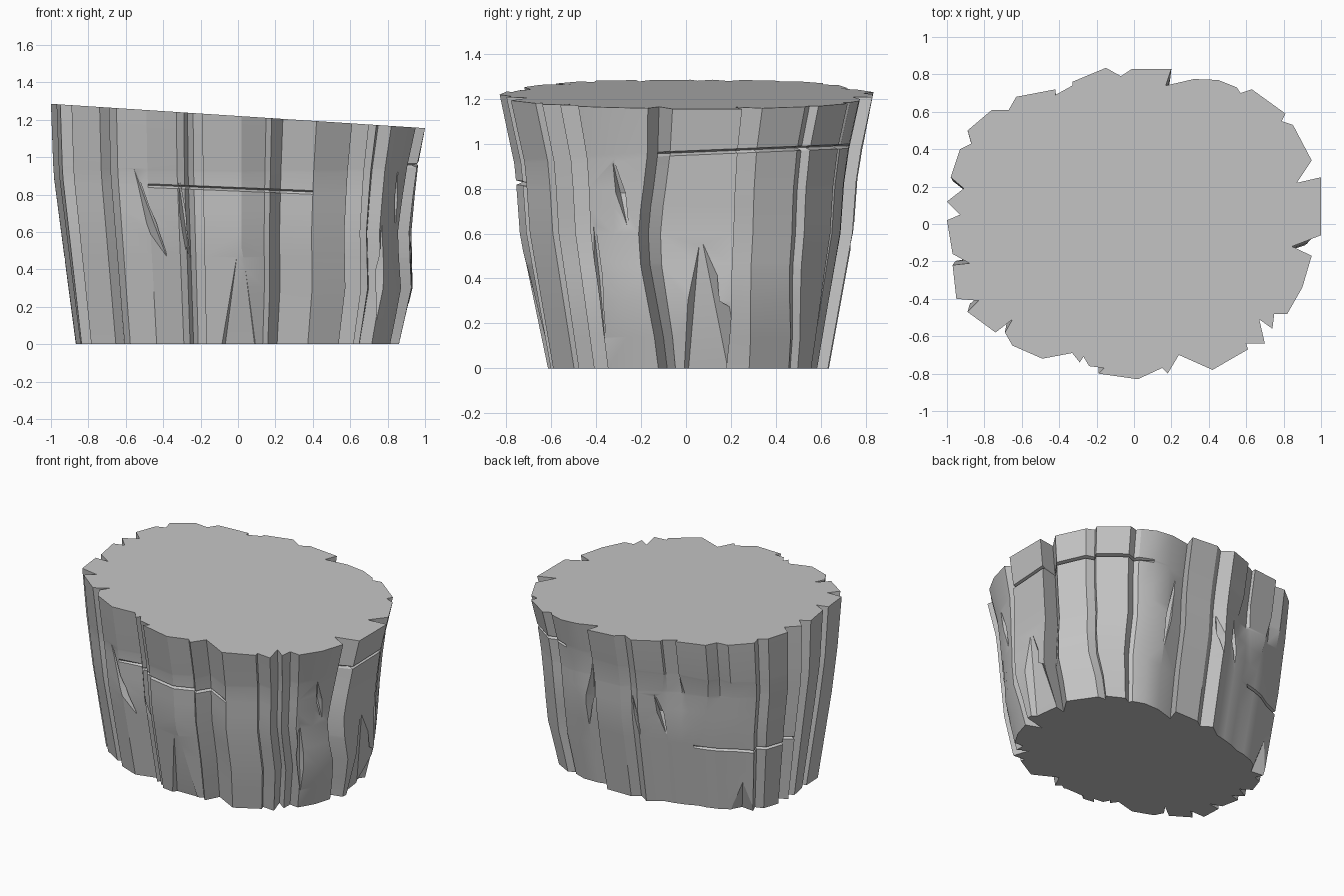
import bpy
import bmesh
import math
from mathutils import Vector
from mathutils.bvhtree import BVHTree

scene = bpy.context.scene
if "Cube" in bpy.data.objects:
    bpy.data.objects.remove(bpy.data.objects["Cube"], do_unlink=True)

# One plain grey for the whole stump
grey = bpy.data.materials.new("weathered grey")
grey.use_nodes = True
colour = (0.56, 0.56, 0.56, 1)
grey.diffuse_color = colour
grey.node_tree.nodes["Principled BSDF"].inputs["Base Color"].default_value = colour

# Outline of the sawn top, anticlockwise, with the bark notches
outline = [
    (1, .25), (.87, .22), (.95, .34), (.85, .53), (.79, .55), (.81, .59),
    (.63, .72), (.57, .7), (.55, .73), (.45, .77), (.32, .775), (.17, .74),
    (.2, .83), (-.01, .83), (-.07, .79), (-.15, .835), (-.33, .76),
    (-.33, .74), (-.42, .69), (-.42, .72), (-.63, .68), (-.67, .61),
    (-.76, .61), (-.89, .5), (-.87, .43), (-.93, .4), (-.98, .25),
    (-.91, .19), (-1, .12), (-.93, .05), (-1, .02), (-.97, -.16),
    (-.88, -.21), (-.97, -.22), (-.95, -.4), (-.83, -.41), (-.89, -.47),
    (-.74, -.58), (-.65, -.51), (-.69, -.58), (-.65, -.65), (-.49, -.72),
    (-.33, -.69), (-.29, -.74), (-.27, -.71), (-.24, -.76), (-.16, -.77),
    (-.19, -.8), (.02, -.83), (.15, -.77), (.18, -.8), (.24, -.7),
    (.42, -.78), (.61, -.67), (.6, -.64), (.7, -.64), (.67, -.51),
    (.74, -.56), (.75, -.48), (.82, -.48), (.9, -.34), (.95, -.17),
    (.845, -.12), (1, -.06)]

# Inward taper at even height steps: left, right, and front/back
STEP = 0.3
TAPER_LEFT = (.135, .095, .055, .015, 0)
TAPER_RIGHT = (.14, .07, .08, .05, 0)
TAPER_DEPTH = (.2, .145, .09, .068, 0)

# Places where the bark columns drift sideways: degrees, height, amount
DRIFTS = ((-8, .55, -.07), (32, 0, .09))


def sample(table, z):
    t = min(max(z / STEP, 0), len(table) - 1.001)
    i = int(t)
    return table[i] + (table[i + 1] - table[i]) * (t - i)


def outward(x, y):
    return Vector((x, y / 0.66, 0)).normalized()


def drift(x, y, z):
    total = 0
    for degrees, height, amount in DRIFTS:
        turn = math.cos(math.atan2(y, x) - math.radians(degrees))
        total += amount * math.exp((turn - 1) / .03 - ((z - height) / .35) ** 2)
    return total


def softened(i):
    """Outline point averaged with its neighbours, closing up a notch."""
    near = [Vector(outline[(i + k) % len(outline)]) for k in (-2, -1, 0, 1, 2)]
    return sum(near, Vector((0, 0))) / len(near)


# Cross cracks in the bark: height, slope along x and y, and which columns they cross
cracks = [
    (.83, (-.04, 0), lambda x, y: y < 0 and -.45 < x < .3),
    (.96, (0, .04), lambda x, y: x > .5 and -.1 < y < .74),
    (.46, (0, 0), lambda x, y: x < -.62 and .1 < y < .7)]

# Rings from the ground up; every crack adds a lip, a groove and a lip
rings = [(z, None, 0) for z in (0, .14, .3, .6, .72)]
for crack in cracks:
    rings += [(crack[0] + dz, crack, inset)
              for dz, inset in ((-.012, 0), (0, .03), (.008, 0))]
rings.sort(key=lambda ring: ring[0])


def column_point(i, ring):
    x, y = outline[i]
    z, crack, inset = ring
    if crack:
        z += crack[1][0] * x + crack[1][1] * y
    n = outward(x, y)
    start = Vector((x, y))
    # notches at the back left close up lower down
    if y > .55 and x < -.25:
        start = start.lerp(softened(i), min(max((1 - z) / .4, 0), 1))
    side = sample(TAPER_RIGHT if x > 0 else TAPER_LEFT, z)
    p = Vector((start.x - n.x * side, start.y - n.y * sample(TAPER_DEPTH, z), z))
    p += Vector((-n.y, n.x, 0)) * drift(x, y, z)
    if crack and crack[2](x, y):
        p -= n * inset
    return p


bm = bmesh.new()
count = len(outline)
loops = [[bm.verts.new(column_point(i, ring)) for i in range(count)] for ring in rings]
loops.append([bm.verts.new((x, y, 1.22 - .065 * x)) for x, y in outline])
for low, high in zip(loops, loops[1:]):
    for i in range(count):
        j = (i + 1) % count
        bm.faces.new((low[i], low[j], high[j], high[i]))
bm.faces.new(loops[-1])
bm.faces.new(loops[0][::-1])
bmesh.ops.recalc_face_normals(bm, faces=bm.faces[:])
bark = BVHTree.FromBMesh(bm)
mesh = bpy.data.meshes.new("stump")
bm.to_mesh(mesh)
bm.free()
mesh.materials.append(grey)
stump = bpy.data.objects.new("stump", mesh)
scene.collection.objects.link(stump)


# Splits in the bark: a flat-bottomed spindle cut into the side
def split(bm, degrees, top, widest, bottom, width, depth, lean=0):
    a = math.radians(degrees)
    out = Vector((math.cos(a), math.sin(a), 0))
    along = Vector((-out.y, out.x, 0))

    def at(z, push, shift):
        offset = along * (shift + lean * (z - widest))
        start = out * 3 + along * (lean * (z - widest))
        hit = bark.ray_cast(start + Vector((0, 0, max(z, .01))), -out)[0]
        return out * (hit.dot(out) + push) + offset + Vector((0, 0, z))

    tips = [bm.verts.new(at(z, .012, 0)) for z in (top, bottom)]
    floor = width * .35
    reach = floor + width * .15 * (depth + .08) / depth
    ring = [bm.verts.new(at(widest, push, shift))
            for push, shift in ((.08, -reach), (.08, reach), (-depth, floor), (-depth, -floor))]
    for tip in tips:
        for i in range(4):
            bm.faces.new((tip, ring[i], ring[(i + 1) % 4]))


bm = bmesh.new()
# wide splits opening at the ground: front, right side, back left
split(bm, -89, .62, -.02, -.2, .23, .05)
split(bm, 7, .61, -.02, -.2, .26, .05, -.08)
split(bm, 150, .26, -.02, -.2, .12, .04)
# narrow splits higher up
for degrees, top, widest, bottom, lean in (
        (-19, .96, .78, .6, -.2), (-27, .72, .4, .08, -.06),
        (-126, 1.05, .65, .44, -.25), (-115, .95, .7, .45, -.1),
        (68, 1.05, .65, .4, .15), (99, .8, .65, .5, -.25),
        (112, .85, .68, .5, -.25)):
    split(bm, degrees, top, widest, bottom, .045, .045, lean)
bmesh.ops.recalc_face_normals(bm, faces=bm.faces[:])
cut_mesh = bpy.data.meshes.new("bark_splits")
bm.to_mesh(cut_mesh)
bm.free()
cut_mesh.materials.append(grey)
cutter = bpy.data.objects.new("bark_splits", cut_mesh)
cutter.hide_render = True
scene.collection.objects.link(cutter)

# Cut the splits, then smooth the bark while keeping its ridges sharp
cut = stump.modifiers.new("splits", "BOOLEAN")
cut.operation = "DIFFERENCE"
cut.solver = "EXACT"
cut.object = cutter
bpy.ops.object.select_all(action="DESELECT")
stump.select_set(True)
bpy.context.view_layer.objects.active = stump
bpy.ops.object.modifier_apply(modifier=cut.name)
bpy.data.objects.remove(cutter, do_unlink=True)
bpy.ops.object.shade_smooth_by_angle(angle=math.radians(25))
